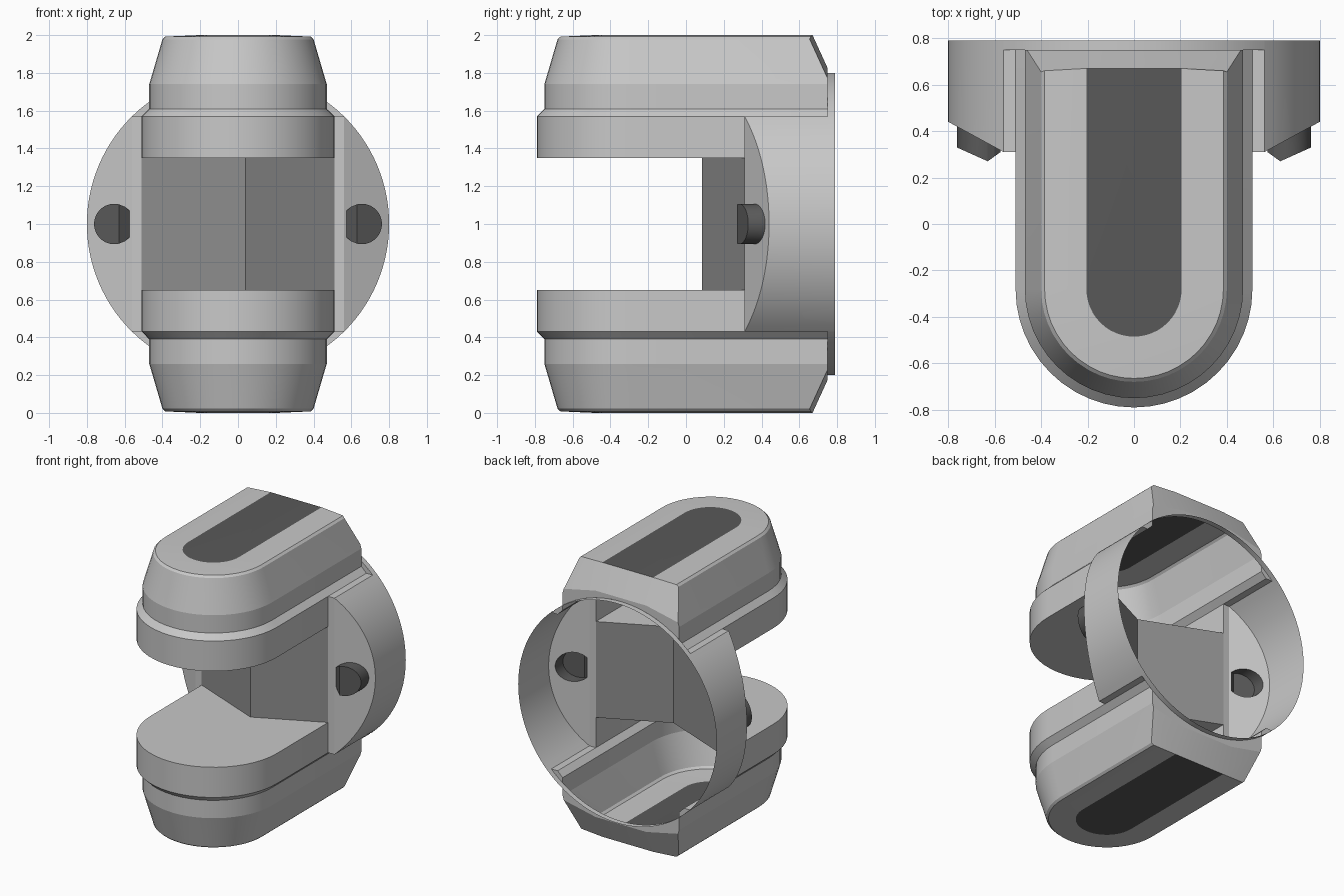
import bpy, bmesh, math

if "Cube" in bpy.data.objects:
    bpy.data.objects.remove(bpy.data.objects["Cube"])

R, H = 0.80, 0.57                      # housing radius, half height of its side walls
XS = math.sqrt(R * R - H * H)          # where the side walls meet the arms
YB, YE = 0.75, 0.79                    # arm back end, housing back rim
ZC = 1.0
A0 = math.asin(H / R)


def material(name, v):
    m = bpy.data.materials.new(name)
    m.diffuse_color = (v, v, v, 1)
    m.use_nodes = True
    m.node_tree.nodes["Principled BSDF"].inputs["Base Color"].default_value = m.diffuse_color
    return m


LIGHT = material("light_grey", 0.58)
MID = material("mid_grey", 0.27)
DARK = material("dark_grey", 0.10)


def build(name, polys, mats, holed=(), dark=None, recalc=True):
    """Weld polygons into one object; holed = (outline, hole) pairs."""
    bm = bmesh.new()
    for p in polys:
        bm.faces.new([bm.verts.new(c) for c in p])
    for loops in holed:
        edges = []
        for loop in loops:
            vs = [bm.verts.new(c) for c in loop]
            edges += [bm.edges.new((vs[i - 1], vs[i])) for i in range(len(vs))]
        bmesh.ops.triangle_fill(bm, edges=edges, use_beauty=True)
    bmesh.ops.remove_doubles(bm, verts=bm.verts, dist=0.0005)
    if recalc:
        bmesh.ops.recalc_face_normals(bm, faces=bm.faces)
    if dark:
        for f in bm.faces:
            f.material_index = 1 if dark(f) else 0
    me = bpy.data.meshes.new(name)
    bm.to_mesh(me)
    bm.free()
    for m in mats:
        me.materials.append(m)
    me.shade_smooth()
    me.set_sharp_from_angle(angle=math.radians(12))
    ob = bpy.data.objects.new(name, me)
    bpy.context.collection.objects.link(ob)
    return ob


def strip(a, b):
    return [(a[i], a[i + 1], b[i + 1], b[i]) for i in range(len(a) - 1)]


# Arms: stacked U-shaped outlines with a rounded front, open into the housing
def u_loop(w, h, yend, n=24):
    arc = [(w * math.cos(math.pi * i / n), -0.28 - w * math.sin(math.pi * i / n), h)
           for i in range(n + 1)]
    return [(w, yend, h)] + arc + [(-w, yend, h)]


def top_edge(x):                       # height of the arm's back end
    x = abs(x)
    if x <= 0.205:
        return 0.825
    if x <= 0.461:
        return 0.825 - 0.055 * (x - 0.205) / 0.256
    return 0.77 - 0.03 * (x - 0.461) / 0.009


def circle_h(x):
    return math.sqrt(R * R - x * x)


arm = strip(u_loop(0.51, 0.35, 0.31), u_loop(0.51, H, 0.31))
arm.append(u_loop(0.51, 0.35, 0.31) + [(0.04, 0.085, 0.35)])
levels = [(0.51, H, YB), (0.47, 0.61, YB), (0.47, 0.74, YB), (0.461, 0.77, YB),
          (0.40, 0.978, 0.655), (0.385, 0.992, 0.66), (0.205, 1.0, 0.67)]
loops = [u_loop(*l) for l in levels]
for a, b in zip(loops, loops[1:]):
    arm += strip(a, b)
arm.append(loops[-1])                  # dark inlay on the top

# sloped back end of the arm
arm.append([(-0.205, YB, 0.825), (0.205, YB, 0.825), (0.205, 0.67, 1), (-0.205, 0.67, 1)])
for s in (1, -1):
    arm.append([(s * 0.205, YB, 0.825), (s * 0.461, YB, 0.77), (s * 0.40, 0.655, 0.978),
                (s * 0.385, 0.66, 0.992), (s * 0.205, 0.67, 1)])
    # corner filler between the arm and the rim
    arm.append([(s * 0.47, YB, 0.61), (s * 0.51, YB, H), (s * XS, YB, H),
                (s * 0.515, YB, circle_h(0.515)), (s * 0.47, YB, circle_h(0.47))])
# back wall between arm outline and round rim
xs = [-0.47, -0.461] + [-0.41 + 0.041 * i for i in range(21)] + [0.461, 0.47]
arm += strip([(x, YB, circle_h(x)) for x in xs], [(x, YB, top_edge(x)) for x in xs])

for name, s in (("upper_arm", 1), ("lower_arm", -1)):
    polys = [[(x, y, ZC + s * h) for x, y, h in p] for p in arm]
    build(name, polys, [LIGHT, DARK],
          dark=lambda f: all(abs(v.co.z - ZC) > 0.9995 for v in f.verts))


# Knob outline: circle trimmed flat on the inner side
def plate_y(x):
    return 0.31 + (x - XS) * 0.13 / (R - XS)


def knob_y(x):
    return 0.27 + (x - 0.63) * 0.45 if x >= 0.63 else 0.27 + (0.63 - x) * 0.72


KX, KR = 0.655, 0.107
k1 = math.acos((0.63 - KX) / KR)       # where the cap bends
k2 = math.acos((0.575 - KX) / KR)      # where the circle is trimmed
cap = [-k1 + 2 * k1 * i / 24 for i in range(25)]
angles = [-k2, -(k1 + k2) / 2] + cap + [(k1 + k2) / 2, k2]
outline = [(KX + KR * math.cos(a), KR * math.sin(a)) for a in angles]

# Round housing: side bands, sloped front plates, shelves and thin back rim
housing, holed = [], []
N = 28
for s in (1, -1):
    arc = [(R * math.cos(a), R * math.sin(a))
           for a in (-A0 + 2 * A0 * i / N for i in range(N + 1))]
    front = [(s * x, plate_y(x), ZC + z) for x, z in arc]
    housing += strip(front, [(s * x, YE, ZC + z) for x, z in arc])
    holed.append((front, [(s * x, plate_y(x), ZC + z) for x, z in outline]))
    housing.append([(s * 0.51, 0.31, ZC - H), (s * XS, 0.31, ZC - H),
                    (s * XS, 0.31, ZC + H), (s * 0.51, 0.31, ZC + H)])
    for t in (1, -1):
        z = ZC + t * H
        housing.append([(s * 0.51, 0.31, z), (s * XS, 0.31, z),
                        (s * XS, YB, z), (s * 0.51, YB, z)])
for t in (1, -1):
    arc = [(R * math.cos(a), ZC + t * R * math.sin(a))
           for a in (A0 + (math.pi - 2 * A0) * i / N for i in range(N + 1))]
    housing += strip([(x, YB, z) for x, z in arc], [(x, YE, z) for x, z in arc])
build("round_housing", housing, [LIGHT], holed=holed)

# Side knobs
for name, s in (("right_knob", 1), ("left_knob", -1)):
    f = [(s * x, knob_y(x), ZC + z) for x, z in outline]
    b = [(s * x, plate_y(x), ZC + z) for x, z in outline]
    polys = strip(f + f[:1], b + b[:1])
    polys.append(f[2:-2])
    polys.append(f[:3] + f[-3:])
    build(name, polys, [DARK])

# Folded wall at the back of the gap between the arms
z0, z1 = ZC - 0.35, ZC + 0.35
pts = [(-0.51, 0.31), (0.04, 0.085), (0.51, 0.31)]
build("folded_wall", strip([(x, y, z0) for x, y in pts], [(x, y, z1) for x, y in pts]),
      [MID], recalc=False)
